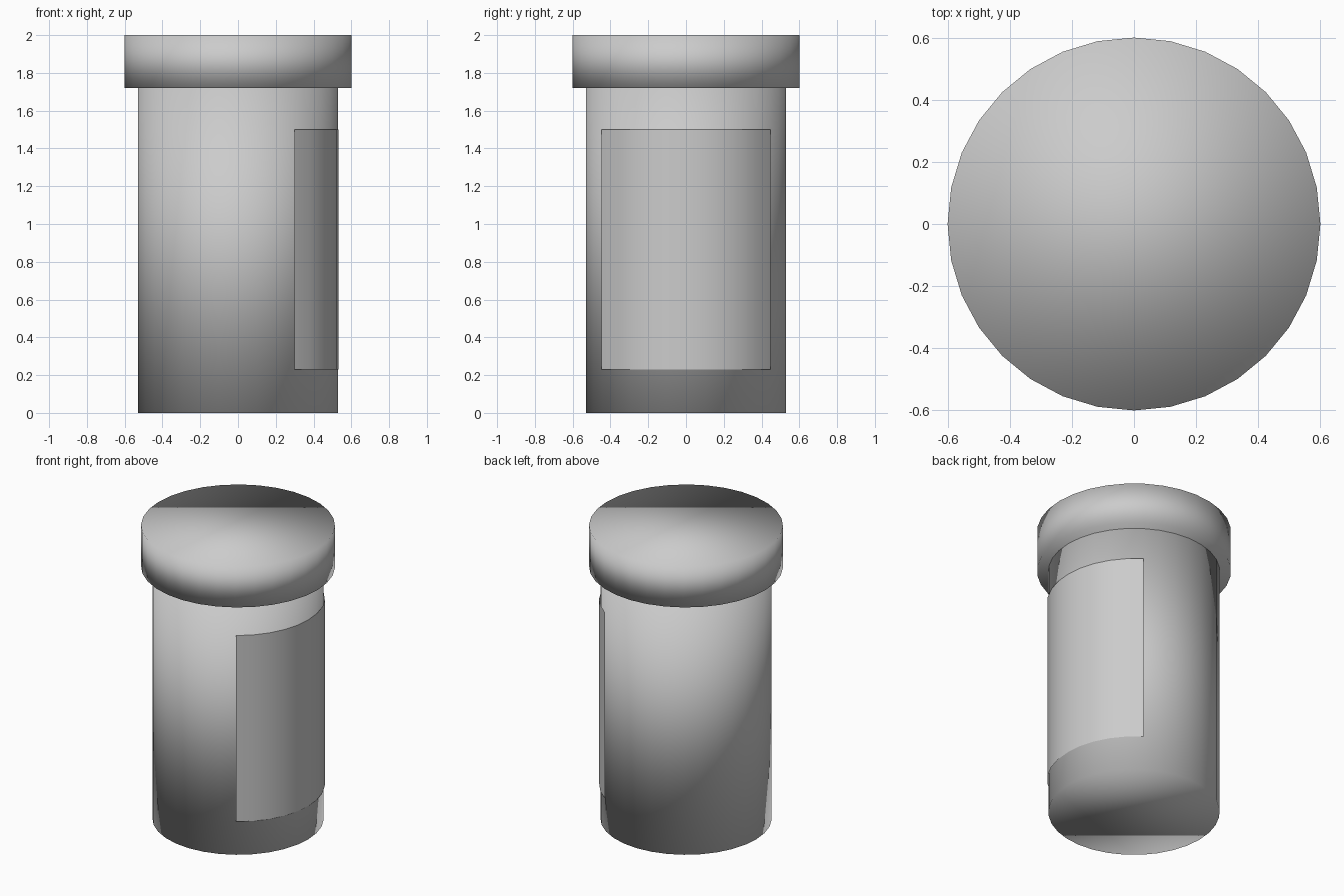
import bpy, bmesh
from math import cos, sin, radians

if "Cube" in bpy.data.objects:
    bpy.data.objects.remove(bpy.data.objects["Cube"])

SIDES = 32
STEP = 360 / SIDES


def finish(name, bm):
    for f in bm.faces:
        f.smooth = True
    mesh = bpy.data.meshes.new(name)
    bm.to_mesh(mesh)
    bm.free()
    obj = bpy.data.objects.new(name, mesh)
    bpy.context.collection.objects.link(obj)
    return obj


def cylinder(name, radius, z0, z1):
    bm = bmesh.new()
    bmesh.ops.create_cone(bm, cap_ends=True, segments=SIDES,
                          radius1=radius, radius2=radius, depth=z1 - z0)
    bmesh.ops.translate(bm, verts=bm.verts, vec=(0, 0, (z0 + z1) / 2))
    return finish(name, bm)


# Bottle body and wider lid
cylinder("bottle_body", 0.53, 0.0, 1.72)
cylinder("bottle_lid", 0.60, 1.72, 2.0)

# Wrapped label sheet on the +x side, hugging the body most closely mid-way
bm = bmesh.new()
columns = []
for i in range(-5, 6):
    a = radians(i * STEP)
    r = 0.533 + 0.006 * abs(i) / 5
    columns.append([bm.verts.new((r * cos(a), r * sin(a), z)) for z in (0.23, 1.5)])
for left, right in zip(columns, columns[1:]):
    bm.faces.new((left[0], right[0], right[1], left[1]))
finish("label", bm)
